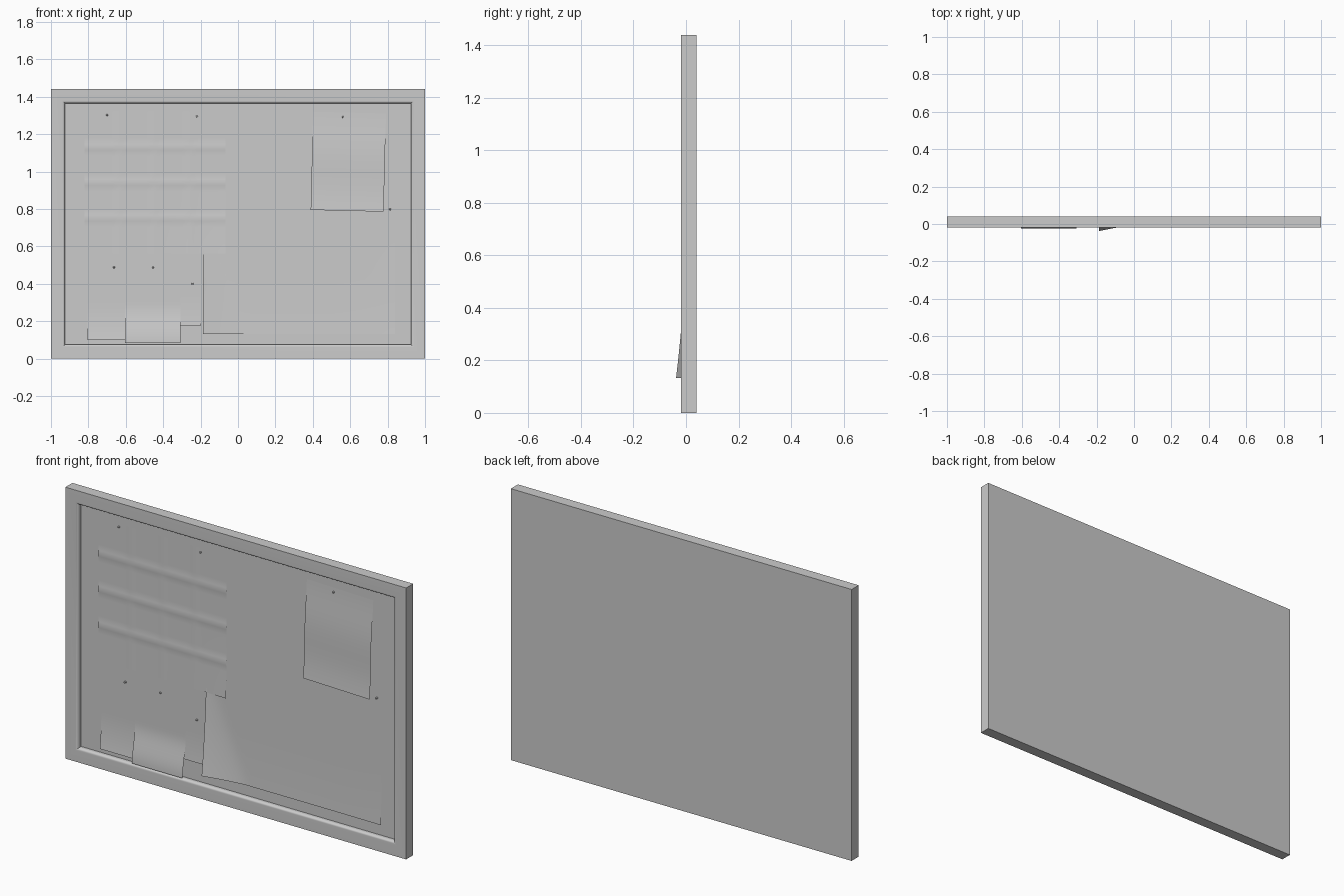
import bpy, bmesh, math
from mathutils import Vector, Matrix

if "Cube" in bpy.data.objects:
    bpy.data.objects.remove(bpy.data.objects["Cube"])

BOARD_Y = 0.006          # face of the recessed board (front is -y)
W, H = 2.0, 1.44


def finish(bm, name, smooth=True):
    mesh = bpy.data.meshes.new(name)
    bm.to_mesh(mesh)
    bm.free()
    ob = bpy.data.objects.new(name, mesh)
    bpy.context.collection.objects.link(ob)
    bpy.ops.object.select_all(action='DESELECT')
    ob.select_set(True)
    bpy.context.view_layer.objects.active = ob
    if smooth:
        bpy.ops.object.shade_smooth_by_angle(angle=math.radians(35))
    return ob


def ring(bm, inset, y):
    x, z0, z1 = W / 2 - inset, inset, H - inset
    return [bm.verts.new(p) for p in ((-x, y, z0), (x, y, z0), (x, y, z1), (-x, y, z1))]


def loft(bm, profile):
    rings = [ring(bm, *p) for p in profile]
    for a, b in zip(rings, rings[1:]):
        for i in range(4):
            j = (i + 1) % 4
            bm.faces.new((a[i], a[j], b[j], b[i]))
    return rings


def ramp(t, power=2):
    return max(0.0, min(1.0, t)) ** power


def paper(name, x0, x1, z0, z1, base, lift, nx=12, nz=24, tilt=0.0):
    """Thin sheet on the board; lift(u, v) pushes it forward (v = 0 at the bottom)."""
    bm = bmesh.new()
    grid = []
    for j in range(nz + 1):
        v = j / nz
        grid.append([])
        for i in range(nx + 1):
            u = i / nx
            grid[j].append(bm.verts.new((x0 + (x1 - x0) * u,
                                         BOARD_Y - base - lift(u, v),
                                         z0 + (z1 - z0) * v)))
    for j in range(nz):
        for i in range(nx):
            bm.faces.new((grid[j][i], grid[j][i + 1], grid[j + 1][i + 1], grid[j + 1][i]))
    centre = Vector(((x0 + x1) / 2, 0, (z0 + z1) / 2))
    bmesh.ops.rotate(bm, verts=bm.verts, cent=centre,
                     matrix=Matrix.Rotation(math.radians(tilt), 3, 'Y'))
    return finish(bm, name)


# frame: closed back, flat front, rounded inner lip, recess wall
bm = bmesh.new()
lip = [(0.061 + 0.014 * math.sin(a), -0.019 + 0.014 * (1 - math.cos(a)))
       for a in (math.radians(18 * k) for k in range(6))]
rings = loft(bm, [(0, 0.04), (0, -0.019)] + lip + [(0.075, BOARD_Y + 0.004)])
bm.faces.new(rings[0])
bmesh.ops.recalc_face_normals(bm, faces=bm.faces)
finish(bm, "frame")

# recessed board face
bm = bmesh.new()
bm.faces.new(ring(bm, 0.074, BOARD_Y))
finish(bm, "cork_board", smooth=False)


# folded chart: four by four panels with soft creases
def chart_lift(u, v):
    def crease(t, size):
        d = abs(t * 4 - round(t * 4)) if 0.1 < t < 0.9 else 1
        return size * max(0, 1 - d * 6)
    return max(crease(v, 0.003), crease(u, 0.001)) + 0.006 * ramp((u - 0.5) * 2) * ramp(1 - v * 2)


paper("folded_chart", -0.82, -0.068, 0.562, 1.32, 0.004, chart_lift, nx=48, nz=48)

# large sheet with its lower left corner curling outwards
paper("large_sheet", -0.187, 0.84, 0.132, 0.83, 0.002,
      lambda u, v: 0.038 * ramp(1 - u * 4.2 - v * 1.2, 1.4)
      + 0.004 * ramp(1 - v * 2.5) + 0.002 * ramp(u * 3 - 2) * ramp(1 - v), nx=40, nz=24)

# wavy note at upper right
paper("wavy_note", 0.395, 0.785, 0.79, 1.315, 0.002,
      lambda u, v: 0.011 * (1 - v) + 0.006 * (1 - math.cos((1 - v) * 4.7 * math.pi / 1.9)) / 2
      * (1 - v * 0.3), nz=30, tilt=1.4)

# overlapping notes at lower left
paper("left_note", -0.805, -0.51, 0.10, 0.52, 0.002,
      lambda u, v: 0.013 * ramp(1 - v * 2.2))
paper("rear_note", -0.50, -0.20, 0.175, 0.562, 0.003,
      lambda u, v: 0.006 * ramp(1 - v * 2.5))
paper("front_note", -0.605, -0.308, 0.082, 0.497, 0.005,
      lambda u, v: 0.025 * (0.5 - 0.5 * math.cos(math.pi * ramp(1 - v * 2.0, 1))))

# pins
for k, (x, z) in enumerate([(-0.70, 1.302), (-0.22, 1.295), (0.56, 1.292), (0.813, 0.798),
                            (-0.663, 0.488), (-0.455, 0.487), (-0.243, 0.40)]):
    bm = bmesh.new()
    bmesh.ops.create_cone(bm, cap_ends=True, segments=8, radius1=0.006, radius2=0.004, depth=0.012,
                          matrix=Matrix.Translation((x, BOARD_Y - 0.006, z))
                          @ Matrix.Rotation(math.radians(90), 4, 'X'))
    finish(bm, f"pin_{k + 1}")
